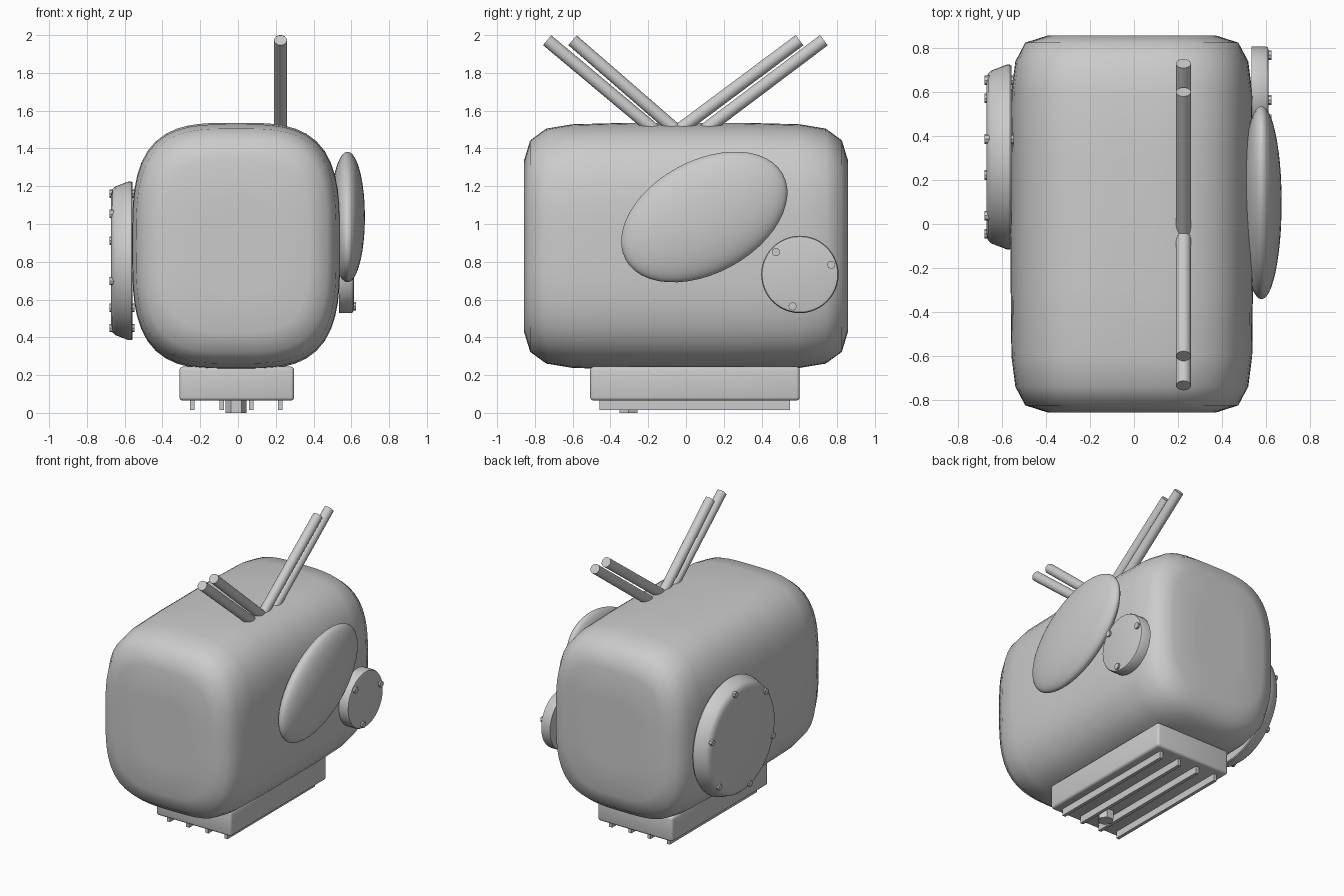
import bpy, bmesh, math
from mathutils import Vector, Matrix

if "Cube" in bpy.data.objects:
    bpy.data.objects.remove(bpy.data.objects["Cube"])


def finish(bm, name, angle=35):
    bmesh.ops.recalc_face_normals(bm, faces=bm.faces[:])
    me = bpy.data.meshes.new(name)
    bm.to_mesh(me)
    bm.free()
    ob = bpy.data.objects.new(name, me)
    bpy.context.collection.objects.link(ob)
    me.shade_smooth()
    me.set_sharp_from_angle(angle=math.radians(angle))
    return ob


def loft(rings, name, angle=35):
    """Skin a list of closed point rings and cap both ends."""
    bm = bmesh.new()
    vs = [[bm.verts.new(p) for p in r] for r in rings]
    n = len(vs[0])
    for a, b in zip(vs, vs[1:]):
        for i in range(n):
            j = (i + 1) % n
            bm.faces.new((a[i], a[j], b[j], b[i]))
    bm.faces.new(vs[0])
    bm.faces.new(vs[-1])
    return finish(bm, name, angle)


def lathe_x(profile, cy, cz, name, n=48):
    """Revolve (x, radius) points about an axis parallel to x."""
    rings = [[(x, cy + r * math.cos(2 * math.pi * i / n), cz + r * math.sin(2 * math.pi * i / n))
              for i in range(n)] for x, r in profile]
    return loft(rings, name)


def box(name, x0, x1, y0, y1, z0, z1, bevel=0):
    bm = bmesh.new()
    bmesh.ops.create_cube(bm, size=1)
    for v in bm.verts:
        v.co = Vector(((x0 + x1) / 2 + v.co.x * (x1 - x0),
                       (y0 + y1) / 2 + v.co.y * (y1 - y0),
                       (z0 + z1) / 2 + v.co.z * (z1 - z0)))
    if bevel:
        bmesh.ops.bevel(bm, geom=bm.edges[:], offset=bevel, segments=3, profile=0.5, affect='EDGES')
    return finish(bm, name)


def rod(name, a, b, r, n=24):
    a, b = Vector(a), Vector(b)
    bm = bmesh.new()
    m = Matrix.Translation((a + b) / 2) @ (b - a).to_track_quat('Z', 'Y').to_matrix().to_4x4()
    bmesh.ops.create_cone(bm, cap_ends=True, segments=n, radius1=r, radius2=r,
                          depth=(b - a).length, matrix=m)
    return finish(bm, name)


def section(y, hw, hh, n=64, e=3.35):
    """Superellipse cross-section of the body."""
    pts = []
    for i in range(n):
        t = 2 * math.pi * (i + 0.5) / n
        c, s = math.cos(t), math.sin(t)
        k = (abs(c) ** e + abs(s) ** e) ** (-1 / e)
        pts.append((-0.01 + hw * k * c, y, 0.883 + hh * k * s))
    return pts


# Main body: rounded block lofted along y
half = [(0.858, 0.2, 0.24), (0.857, 0.385, 0.455), (0.825, 0.485, 0.56),
        (0.74, 0.53, 0.622), (0.6, 0.548, 0.645), (0.3, 0.551, 0.653)]
stations = [(-y, w, h) for y, w, h in half] + half[::-1]
loft([section(*s) for s in stations], "body", 60)

# Base block with fins and drain bolt underneath
box("base", -0.31, 0.297, -0.507, 0.602, 0.065, 0.245, 0.018)
for i, x in enumerate((-0.242, -0.087, 0.069, 0.224)):
    box(f"base_fin_{i + 1}", x - 0.012, x + 0.012, -0.457, 0.55, 0.015, 0.08)
drain = rod("drain_bolt", (-0.01, -0.305, 0), (-0.01, -0.305, 0.08), 0.055, 6)
drain.data.transform(Matrix.Translation((-0.01, -0.305, 0)) @ Matrix.Rotation(math.radians(30), 4, 'Z')
                     @ Matrix.Translation((0.01, 0.305, 0)))

# Large round cover on the left with six bolts
lathe_x([(-0.558, 0.415), (-0.565, 0.42), (-0.58, 0.42), (-0.65, 0.393), (-0.664, 0.38),
         (-0.672, 0.35)], 0.305, 0.805, "left_cover", 64)
for i in range(6):
    a = math.radians(17 + 60 * i)
    lathe_x([(-0.548, 0.022), (-0.68, 0.022)], 0.305 + 0.365 * math.cos(a),
            0.805 + 0.365 * math.sin(a), f"left_cover_bolt_{i + 1}", 8)

# Small round cover on the right with three bolts
lathe_x([(0.535, 0.205), (0.6, 0.205), (0.609, 0.2), (0.613, 0.185)], 0.603, 0.733, "right_cover")
for i in range(3):
    a = math.radians(17 + 120 * i)
    lathe_x([(0.55, 0.022), (0.626, 0.022)], 0.603 + 0.173 * math.cos(a),
            0.733 + 0.173 * math.sin(a), f"right_cover_bolt_{i + 1}", 8)

# Tilted oval bulge on the right side
bm = bmesh.new()
bmesh.ops.create_uvsphere(bm, u_segments=48, v_segments=24, radius=1,
                          matrix=Matrix.Translation((0.58, 0.097, 1.037))
                          @ Matrix.Rotation(math.radians(28.5), 4, 'X')
                          @ Matrix.Diagonal((0.092, 0.474, 0.298, 1)))
finish(bm, "right_bulge", 60)

# Four slanted tubes on top: (tip y, foot y at the body surface)
for i, (yt, yf) in enumerate(((0.601, 0.0), (0.73, 0.135), (-0.601, -0.085), (-0.735, -0.2))):
    tip, foot = Vector((0.225, yt, 1.973)), Vector((0.225, yf, 1.525))
    rod(f"top_tube_{i + 1}", foot + (foot - tip) * 0.1, tip, 0.034)
